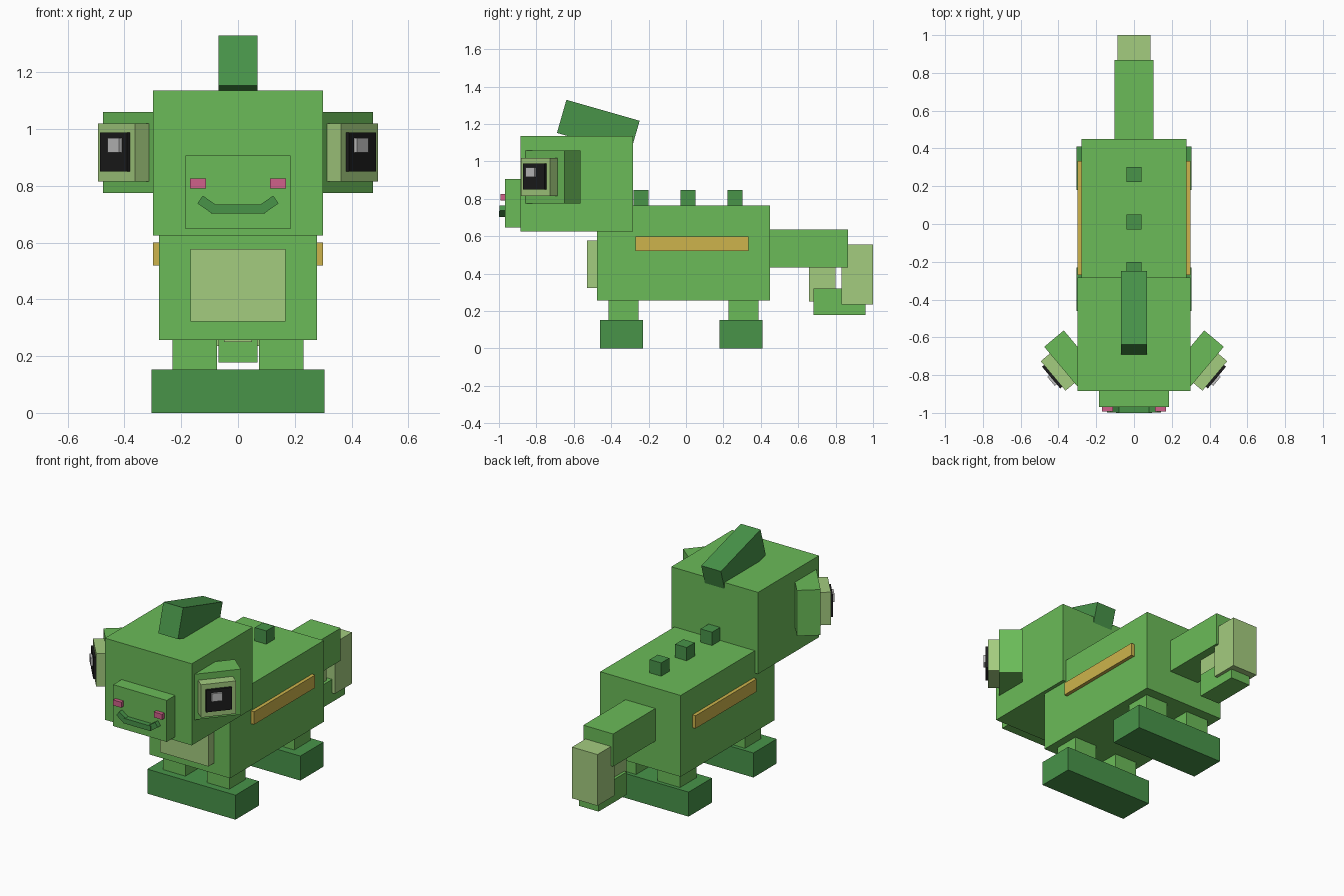
import bpy
from math import radians, cos, sin
from mathutils import Matrix, Vector

default = bpy.data.objects.get("Cube")
if default:
    bpy.data.objects.remove(default, do_unlink=True)


def material(name, r, g, b):
    def linear(c):
        c /= 255
        return c / 12.92 if c <= 0.04045 else ((c + 0.055) / 1.055) ** 2.4
    m = bpy.data.materials.new(name)
    m.use_nodes = True
    color = (linear(r), linear(g), linear(b), 1)
    m.diffuse_color = color
    m.node_tree.nodes["Principled BSDF"].inputs["Base Color"].default_value = color
    return m


GREEN = material("leaf green", 107, 187, 88)
DARK = material("dark green", 72, 148, 73)
PALE = material("pale green", 164, 204, 127)
GOLD = material("gold", 205, 180, 76)
PINK = material("pink", 208, 97, 138)
BLACK = material("black", 28, 28, 28)
SHINE = material("eye shine", 192, 192, 192)


def block(name, mat, center, size, axis="Z", degrees=0):
    """Box with its rotation and size applied to the mesh."""
    bpy.ops.mesh.primitive_cube_add(size=1, location=center)
    ob = bpy.context.object
    ob.name = name
    ob.data.transform(Matrix.Rotation(radians(degrees), 4, axis) @ Matrix.Diagonal((*size, 1)))
    ob.data.materials.append(mat)
    return ob


def span(name, mat, x, y, z):
    """Box given by its extents on each axis."""
    pairs = (x, y, z)
    return block(name, mat, [(a + b) / 2 for a, b in pairs], [b - a for a, b in pairs])


def centred(name, mat, half, y, z):
    return span(name, mat, (-half, half), y, z)


# Body, chest and head
centred("body", GREEN, 0.278, (-0.475, 0.45), (0.257, 0.765))
centred("chest_plate", PALE, 0.167, (-0.53, -0.47), (0.322, 0.578))
centred("head", GREEN, 0.30, (-0.885, -0.283), (0.625, 1.135))
centred("muzzle", GREEN, 0.185, (-0.968, -0.88), (0.648, 0.907))
block("head_crest", DARK, (0, -0.469, 1.185), (0.136, 0.407, 0.184), "X", -16)

# Back spikes
for i, y in enumerate((-0.24, 0.01, 0.262)):
    centred(f"back_spike_{i + 1}", DARK, 0.04, (y - 0.04, y + 0.04), (0.755, 0.848))

# Tail, curling under itself
centred("tail_base", GREEN, 0.103, (0.44, 0.867), (0.433, 0.637))
centred("tail_drop", PALE, 0.088, (0.832, 1.0), (0.235, 0.555))
centred("tail_curl", GREEN, 0.068, (0.682, 0.96), (0.178, 0.32))
centred("tail_tip", PALE, 0.05, (0.657, 0.80), (0.25, 0.44))

# Feet are full-width bars
for end, y in (("front", -0.345), ("back", 0.295)):
    centred(f"{end}_foot", DARK, 0.305, (y - 0.115, y + 0.115), (0, 0.153))

centred("mouth_middle", DARK, 0.095, (-1.0, -0.96), (0.703, 0.735))

# Mirrored parts
for side, s in (("left", 1), ("right", -1)):
    for end, y in (("front", -0.334), ("back", 0.307)):
        block(f"{end}_{side}_leg", GREEN, (s * 0.152, y, 0.205), (0.156, 0.16, 0.124))
    block(f"{side}_stripe", GOLD, (s * 0.287, 0.032, 0.56), (0.026, 0.604, 0.08))
    block(f"{side}_nostril", PINK, (s * 0.141, -0.977, 0.808), (0.057, 0.03, 0.034))
    block(f"mouth_{side}_corner", DARK, (s * 0.108, -0.979, 0.734),
          (0.062, 0.036, 0.033), "Y", -s * 35)

    # Eye layers stacked along an outward direction turned toward the front
    outward = Vector((s * cos(radians(40)), -sin(radians(40)), 0))
    along = Vector((s * sin(radians(40)), cos(radians(40)), 0))
    face = Vector((s * 0.383, -0.76, 0.917))
    angle = -40 if s > 0 else 220
    for part, mat, near, far, width, height, shift, lift in (
            ("eye_socket", GREEN, -0.135, 0, 0.287, 0.285, 0, 0),
            ("eye_pad", PALE, -0.01, 0.063, 0.204, 0.205, -0.005, 0),
            ("pupil", BLACK, 0.05, 0.077, 0.15, 0.138, -0.005, 0.002),
            ("eye_highlight", SHINE, 0.07, 0.09, 0.062, 0.05, -0.02, 0.026)):
        center = face + outward * (near + far) / 2 + along * shift + Vector((0, 0, lift))
        block(f"{side}_{part}", mat, center, (far - near, width, height), "Z", angle)
